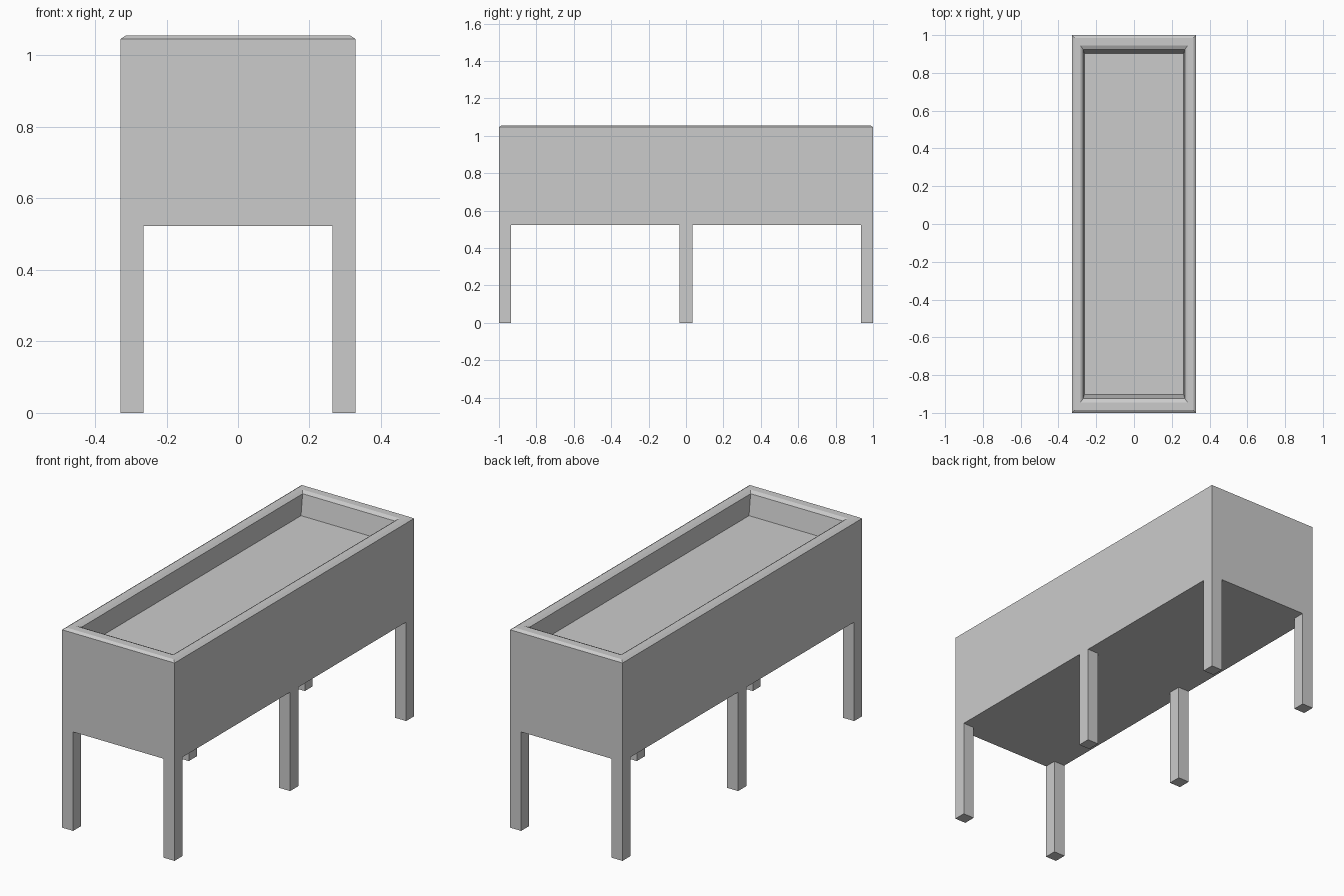
import bpy, bmesh
from mathutils import Matrix, Vector

if "Cube" in bpy.data.objects:
    bpy.data.objects.remove(bpy.data.objects["Cube"])


def make_object(name, bm):
    bmesh.ops.recalc_face_normals(bm, faces=bm.faces)
    mesh = bpy.data.meshes.new(name)
    bm.to_mesh(mesh)
    bm.free()
    obj = bpy.data.objects.new(name, mesh)
    bpy.context.collection.objects.link(obj)
    return obj


def lofted_rectangles(name, sections):
    """Skin rectangles given as (half width, half length, height), capped at both ends."""
    bm = bmesh.new()
    rings = [[bm.verts.new((sx * x, sy * y, z))
              for sx, sy in ((-1, -1), (1, -1), (1, 1), (-1, 1))]
             for x, y, z in sections]
    for low, high in zip(rings, rings[1:]):
        for i in range(4):
            j = (i + 1) % 4
            bm.faces.new((low[i], low[j], high[j], high[i]))
    bm.faces.new(rings[0][::-1])
    bm.faces.new(rings[-1])
    return make_object(name, bm)


def mirrored_leg(name, size, centre, axes):
    bm = bmesh.new()
    bmesh.ops.create_cube(bm, size=1, matrix=Matrix.Translation(centre)
                          @ Matrix.Diagonal(Vector(size).to_4d()))
    leg = make_object(name, bm)
    mirror = leg.modifiers.new("mirror", 'MIRROR')
    mirror.use_axis = axes
    return leg


HALF_X, HALF_Y, LEG_H = 0.329, 1.0, 0.523

# Planter box: outer walls, bevelled rim, tapered recess and its floor
lofted_rectangles("planter_box", [
    (HALF_X, HALF_Y, LEG_H),
    (HALF_X, HALF_Y, 1.046),
    (HALF_X - 0.015, HALF_Y - 0.015, 1.056),
    (0.284, 0.945, 1.056),
    (0.269, 0.924, 1.046),
    (0.263, 0.902, 0.94),
])

# Four corner legs and two middle legs, flush with the outer walls
LEG_W = 0.065
leg_x = HALF_X - LEG_W / 2
mirrored_leg("corner_legs", (LEG_W, LEG_W, LEG_H),
             (leg_x, HALF_Y - LEG_W / 2, LEG_H / 2), (True, True, False))
mirrored_leg("middle_legs", (LEG_W, 0.068, LEG_H),
             (leg_x, 0, LEG_H / 2), (True, False, False))
